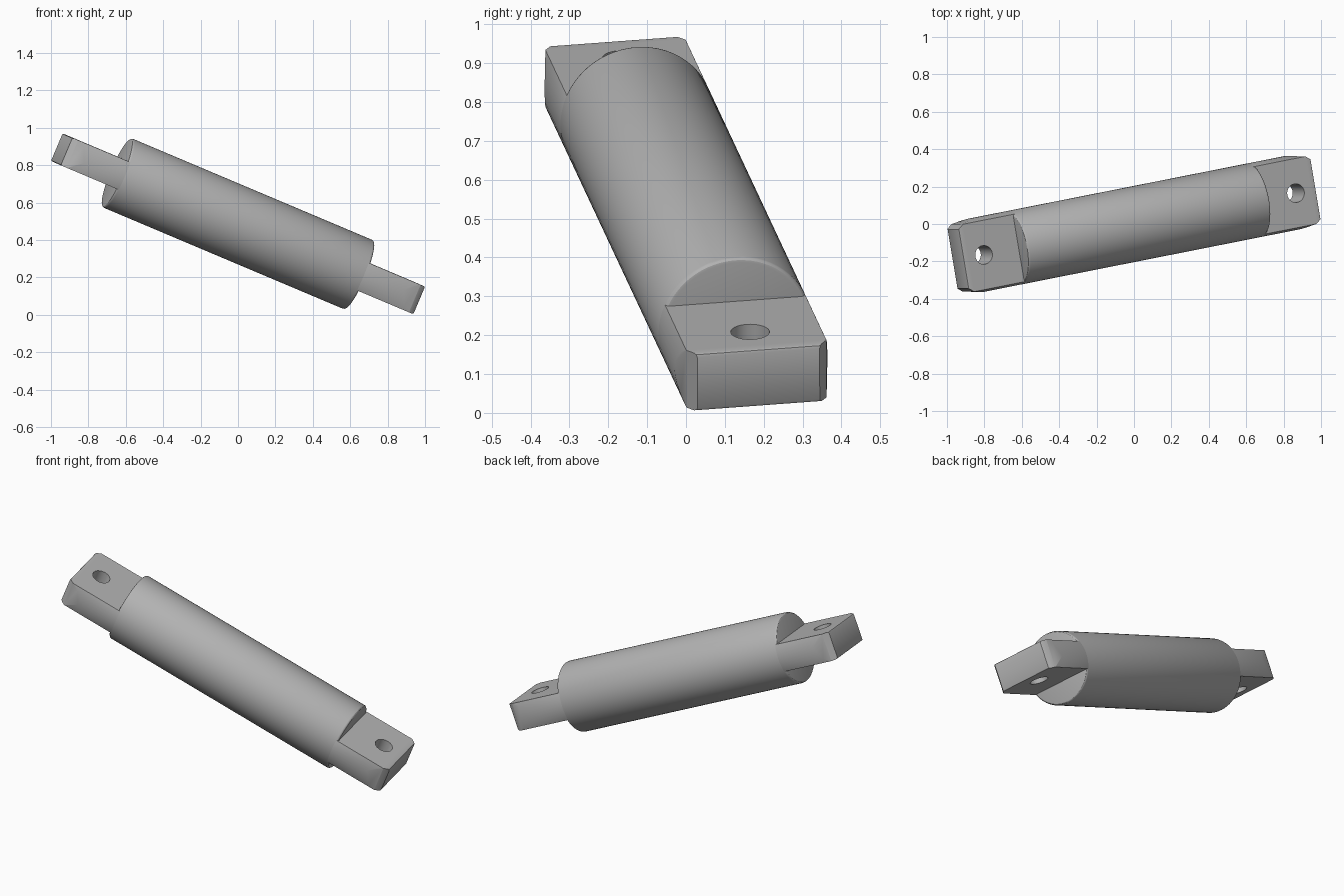
import bpy, bmesh, math
from mathutils import Matrix, Vector

if "Cube" in bpy.data.objects:
    bpy.data.objects.remove(bpy.data.objects["Cube"])

R, BODY, END, FLAT = 0.2, 0.715, 1.04, 0.08   # radius, half lengths, half tab thickness
RIM = 0.012
HOLE_X, HOLE_R = 0.92, 0.05

# Pose of the whole rod: heading, pitch and a slight roll
POSE = (Matrix.Translation((0, 0, 0.487))
        @ Matrix.Rotation(math.radians(11.2), 4, 'Z')
        @ Matrix.Rotation(math.radians(22.5), 4, 'Y')
        @ Matrix.Rotation(math.radians(4.5), 4, 'X'))

steel = bpy.data.materials.new("grey steel")
steel.diffuse_color = (0.45, 0.45, 0.45, 1)
steel.use_nodes = True
steel.node_tree.nodes["Principled BSDF"].inputs["Base Color"].default_value = steel.diffuse_color


def rod(x0, x1):
    """Closed round bar along x."""
    bm = bmesh.new()
    m = Matrix.Translation(((x0 + x1) / 2, 0, 0)) @ Matrix.Rotation(math.pi / 2, 4, 'Y')
    bmesh.ops.create_cone(bm, cap_ends=True, segments=64, radius1=R, radius2=R,
                          depth=x1 - x0, matrix=m)
    return bm


def cut(bm, co, no):
    """Slice off everything in front of a plane and cap the cut."""
    geom = bm.verts[:] + bm.edges[:] + bm.faces[:]
    res = bmesh.ops.bisect_plane(bm, geom=geom, dist=1e-6, plane_co=co, plane_no=no, clear_outer=True)
    edges = [e for e in res['geom_cut'] if isinstance(e, bmesh.types.BMEdge) and e.is_boundary]
    bmesh.ops.edgeloop_fill(bm, edges=edges)


def make(name, bm, matrix):
    bmesh.ops.recalc_face_normals(bm, faces=bm.faces)
    me = bpy.data.meshes.new(name)
    bm.to_mesh(me)
    bm.free()
    me.materials.append(steel)
    ob = bpy.data.objects.new(name, me)
    bpy.context.collection.objects.link(ob)
    ob.matrix_world = matrix
    return ob


def smooth(ob):
    bpy.ops.object.select_all(action='DESELECT')
    ob.select_set(True)
    bpy.context.view_layer.objects.active = ob
    bpy.ops.object.shade_smooth_by_angle(angle=math.radians(30))


# Round body with softened rims
bm = rod(-BODY, BODY)
rims = [e for e in bm.edges if abs(e.verts[0].co.x - e.verts[1].co.x) < 1e-5]
bmesh.ops.bevel(bm, geom=rims, offset=RIM, segments=3, profile=0.5, affect='EDGES')
smooth(make("rod_body", bm, POSE))

# Flattened end tabs: milled flats, eased corners, cross hole
for name, turn in (("lower_tab", 0), ("upper_tab", math.pi)):
    bm = rod(BODY - RIM, END)
    for s in (-1, 1):
        cut(bm, Vector((0, 0, s * FLAT)), Vector((0, 0, s)))
        chain = [(0.93, R), (1.01, 0.183), (END, 0.16)]
        for (xa, ya), (xb, yb) in zip(chain, chain[1:]):
            cut(bm, Vector((xa, s * ya, 0)), Vector((ya - yb, s * (xb - xa), 0)).normalized())
    edges = [e for e in bm.edges
             if all(v.co.x > END - 1e-4 and abs(v.co.z) > FLAT - 1e-4 for v in e.verts)
             and abs(e.verts[0].co.z - e.verts[1].co.z) < 1e-4]
    bmesh.ops.bevel(bm, geom=edges, offset=0.009, segments=2, profile=0.5, affect='EDGES')
    matrix = POSE @ Matrix.Rotation(turn, 4, 'Z')
    tab = make(name, bm, matrix)

    drill = bmesh.new()
    bmesh.ops.create_cone(drill, cap_ends=True, segments=32, radius1=HOLE_R, radius2=HOLE_R,
                          depth=0.5, matrix=Matrix.Translation((HOLE_X, 0, 0)))
    cutter = make("hole_cutter", drill, matrix)
    cutter.hide_render = True
    mod = tab.modifiers.new("hole", 'BOOLEAN')
    mod.operation, mod.solver, mod.object = 'DIFFERENCE', 'EXACT', cutter
    bpy.context.view_layer.objects.active = tab
    bpy.ops.object.modifier_apply(modifier=mod.name)
    bpy.data.objects.remove(cutter)
    smooth(tab)
